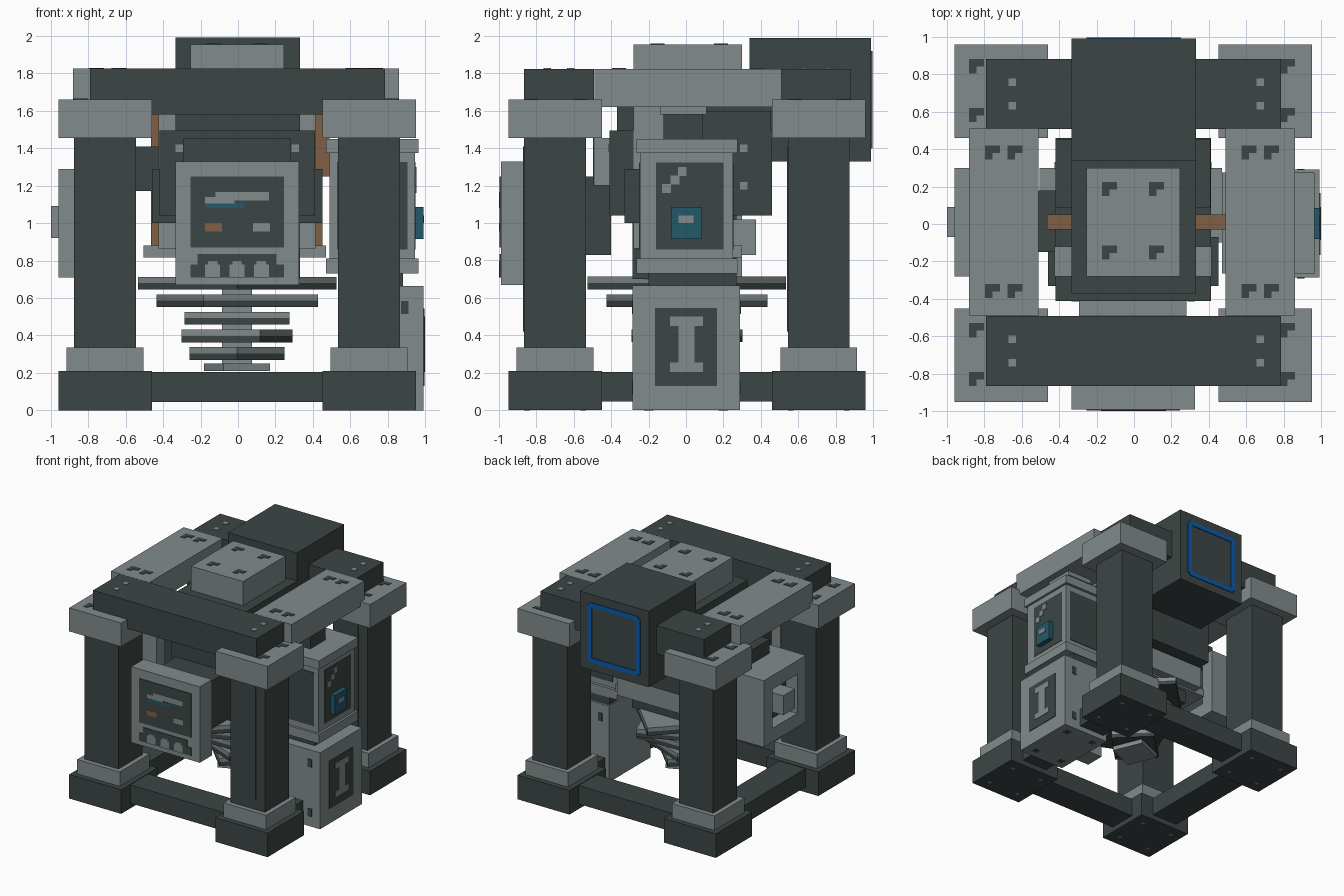
import bpy
import math

cube = bpy.data.objects.get("Cube")
if cube:
    bpy.data.objects.remove(cube, do_unlink=True)


def material(name, red, green, blue):
    mat = bpy.data.materials.new(name)
    mat.use_nodes = True
    mat.diffuse_color = (red, green, blue, 1)
    shader = next(n for n in mat.node_tree.nodes if n.type == "BSDF_PRINCIPLED")
    shader.inputs["Base Color"].default_value = (red, green, blue, 1)
    return mat


DARK = material("dark_metal", .046, .062, .06)
LIGHT = material("light_metal", .223, .258, .262)
COPPER = material("copper_orange", .216, .117, .058)
TEAL = material("teal", .017, .098, .138)
BLUE = material("bright_blue", .003, .1, .39)


def box(name, mat, x, y, z, turn=0):
    """Box between two limits on each axis, optionally turned about z."""
    centre = [sum(limits) / 2 for limits in (x, y, z)]
    size = [abs(limits[1] - limits[0]) for limits in (x, y, z)]
    bpy.ops.mesh.primitive_cube_add(size=1, location=centre)
    obj = bpy.context.object
    obj.name = name
    obj.scale = size
    obj.rotation_euler.z = math.radians(turn)
    obj.data.materials.append(mat)
    return obj


def around(centre, half):
    return (centre - half, centre + half)


def square(name, mat, centre, half, z, turn=0):
    return box(name, mat, around(centre[0], half), around(centre[1], half), z, turn)


def corner_mark(centre, top):
    """Small L-shaped fitting painted on an upper face."""
    x, y = centre
    z = (top - .004, top + .004)
    box("corner_mark_bar", DARK, (x - .04, x + .04), (y, y + .04), z)
    box("corner_mark_leg", DARK, (x - .04, x), (y - .035, y), z)


# Frame: feet, columns and capitals at the four corners
COLUMNS_X, COLUMNS_Y = (-.71, .70), (-.70, .71)
for cx in COLUMNS_X:
    for cy in COLUMNS_Y:
        at = (cx, cy)
        square("foot", DARK, at, .25, z=(0, .21))
        square("column_base", LIGHT, at, .205, z=(.21, .335))
        square("column", DARK, at, .165, z=(.335, 1.455))
        square("capital", LIGHT, at, .25, z=(1.455, 1.66))
        box("column_panel", DARK, around(cx, .08), around(cy - .167, .004), z=(.42, 1.41))
        for dx in (-.15, .15):
            for dy in (-.15, .15):
                square("foot_bolt", LIGHT, (cx + dx, cy + dy), .015, z=(-.001, .004))
        for dy in (-.13, .13):
            outer = -.84 if cx < 0 else .82
            corner_mark((outer, cy + dy), 1.66)

# Lower beams and upper cross beams
for cy in COLUMNS_Y:
    box("lower_cross_beam", DARK, (-.47, .46), around(cy, .125), z=(.045, .205))
    middle = cy - .015 if cy > 0 else cy + .022
    box("upper_beam", DARK, (-.79, .785), around(middle, .187), z=(1.58, 1.825))
    for x in (-.65, .675):
        for dy in (-.063, .063):
            square("beam_bolt", LIGHT, (x, middle + dy), .02, z=(1.82, 1.829))
for cx in COLUMNS_X:
    box("lower_side_beam", DARK, around(cx, .125), (-.46, .47), z=(.045, .205))
    middle = cx + (.015 if cx < 0 else -.025)
    box("upper_side_plate", LIGHT, around(middle, .185), (-.49, .51), z=(1.62, 1.825))
    for dx in (-.06, .06):
        for y in (-.36, .38):
            corner_mark((middle + dx, y), 1.825)

# Rear head with its blue outline
box("rear_head", DARK, (-.335, .33), (.34, .99), z=(1.33, 1.99))
rear = (.988, .997)
for x in (-.235, .23):
    box("blue_outline_side", BLUE, around(x, .02), rear, z=(1.42, 1.9))
for z in (1.42, 1.9):
    box("blue_outline_edge", BLUE, (-.235, .23), rear, around(z, .02))

# Top hatch
box("hatch_base", DARK, (-.335, .33), (-.37, .35), z=(1.48, 1.745))
box("hatch", LIGHT, (-.255, .245), (-.28, .3), z=(1.74, 1.955))
for x in (-.13, .12):
    for y in (-.155, .185):
        corner_mark((x, y), 1.955)

# Central machine body
box("core", DARK, (-.42, .41), (-.41, .46), z=(1.04, 1.495))
box("core_upper_step", DARK, (-.418, .408), (.085, .455), z=(1.45, 1.6))
box("core_side_pods", DARK, (-.46, .45), (-.33, -.07), z=(1, 1.29))
box("core_band", LIGHT, (-.425, .415), (-.28, -.12), z=(.865, 1.62))
box("copper_strap", COPPER, (-.465, .45), (-.03, .05), z=(.87, 1.58))
box("copper_link", COPPER, (.33, .49), (-.03, .05), z=(1.25, 1.58))
box("lower_core", LIGHT, (-.41, .4), (.1, .375), z=(.83, 1.02))
box("lower_core_shelf", LIGHT, (-.505, .47), (-.1, .3), z=(.815, .88))
box("core_neck", DARK, (-.33, .33), (-.285, .27), z=(.7, 1.05))
box("front_collar", LIGHT, (-.295, .28), (-.49, -.4), z=(1.2, 1.455))
box("front_collar_face", DARK, (-.295, .28), (-.497, -.489), z=(1.2, 1.455))
box("screen_arm", DARK, (-.25, .24), (-.83, -.4), z=(.83, 1.25))
for x in (-.421, .411):
    for z in (1.2, 1.4):
        box("core_bolt", LIGHT, around(x, .004), (.29, .33), around(z, .02))
for x in (-.315, .305):
    box("core_front_bolt", LIGHT, around(x, .02), (-.414, -.406), z=(1.38, 1.42))

# Twisted stack of square plates, with a light upper layer on each
box("spindle", LIGHT, (-.085, .075), (-.075, .085), z=(.21, .72))
for step, half in enumerate((.375, .33, .28, .227, .18)):
    base = .645 - .094 * step
    turn = 45 - 22.5 * step
    square("drill_plate", DARK, (-.005, .005), half, (base, base + .035), turn)
    square("drill_plate_top", LIGHT, (-.005, .005), half, (base + .035, base + .068), turn)
square("drill_tip", LIGHT, (-.005, .005), .135, z=(.21, .25), turn=22.5)

# Front screen
box("screen_housing", LIGHT, (-.335, .325), (-.99, -.82), z=(.67, 1.33))
glass, paint = (-.997, -.988), (-1, -.995)
box("screen", DARK, (-.255, .245), glass, z=(.87, 1.25))
box("screen_light_bar", LIGHT, (-.12, .165), paint, z=(1.12, 1.165))
box("screen_light_bar_end", LIGHT, (-.175, -.02), paint, z=(1.105, 1.14))
box("screen_teal_bar", TEAL, (-.17, .035), paint, z=(1.08, 1.11))
box("screen_copper_key", COPPER, (-.175, -.085), paint, z=(.955, 1))
box("screen_light_key", LIGHT, (.08, .17), paint, z=(.955, 1))
box("keyboard", DARK, (-.215, .205), glass, z=(.71, .835))
box("keyboard_lower", DARK, (-.255, .245), glass, z=(.71, .78))
for x in (-.135, -.005, .125):
    box("keyboard_key", LIGHT, around(x, .04), paint, z=(.71, .78))
    box("keyboard_key_top", LIGHT, around(x, .025), paint, z=(.78, .797))

# Right-hand socket: hollow frame with a plug inside
box("socket_axle", DARK, (-.7, -.4), (-.15, .18), z=(1.17, 1.41))
box("socket_back", DARK, (-.85, -.6), (-.27, .29), z=(.72, 1.28))
for z in ((.71, .83), (1.17, 1.29)):
    box("socket_rail", LIGHT, (-.96, -.59), (-.28, .3), z)
for y in ((-.28, -.16), (.18, .3)):
    box("socket_side", LIGHT, (-.96, -.59), y, z=(.83, 1.17))
box("socket_plug", LIGHT, (-1, -.8), (-.07, .09), z=(.92, 1.09))

# Left-hand upper cabinet
box("cabinet", LIGHT, (.49, .945), (-.245, .25), z=(.75, 1.4))
for z in ((.73, .81), (1.375, 1.45)):
    box("cabinet_rim", LIGHT, (.47, .965), (-.265, .275), z)
for y in (-.246, .251):
    box("cabinet_side_panel", DARK, (.53, .905), around(y, .004), z=(.86, 1.325))
box("cabinet_panel", DARK, (.94, .949), (-.16, .2), z=(.86, 1.325))
box("cabinet_button", TEAL, (.94, .99), (-.08, .085), z=(.915, 1.085))
box("button_mark", LIGHT, (.985, .994), (-.04, .04), z=(1, 1.04))
for y, z in ((-.105, 1.185), (-.06, 1.23), (-.02, 1.275)):
    box("cabinet_mark", LIGHT, (.946, .953), around(y, .024), around(z, .024))
box("cabinet_post", DARK, (.58, .78), (-.12, .09), z=(1.45, 1.62))
box("cabinet_post_collar", LIGHT, (.56, .8), (-.14, .11), z=(1.58, 1.62))
box("cabinet_neck", DARK, (.55, .88), (-.2, .27), z=(.65, .74))

# Left-hand lower tank
box("tank", LIGHT, (.54, .99), (-.285, .29), z=(0, .665))
box("tank_panel", DARK, (.988, .996), (-.165, .165), z=(.13, .545))
gauge = (.993, 1)
box("tank_gauge_stem", LIGHT, gauge, (-.04, .045), z=(.22, .49))
for z in (.23, .475):
    box("tank_gauge_end", LIGHT, gauge, (-.085, .09), around(z, .025))
for x in (.62, .89):
    for z in (.12, .55):
        for y in (-.286, .291):
            box("tank_side_bolt", DARK, around(x, .02), around(y, .004), around(z, .035))
    for y in (-.2, .2):
        square("tank_base_bolt", DARK, (x, y), .025, z=(-.001, .004))
